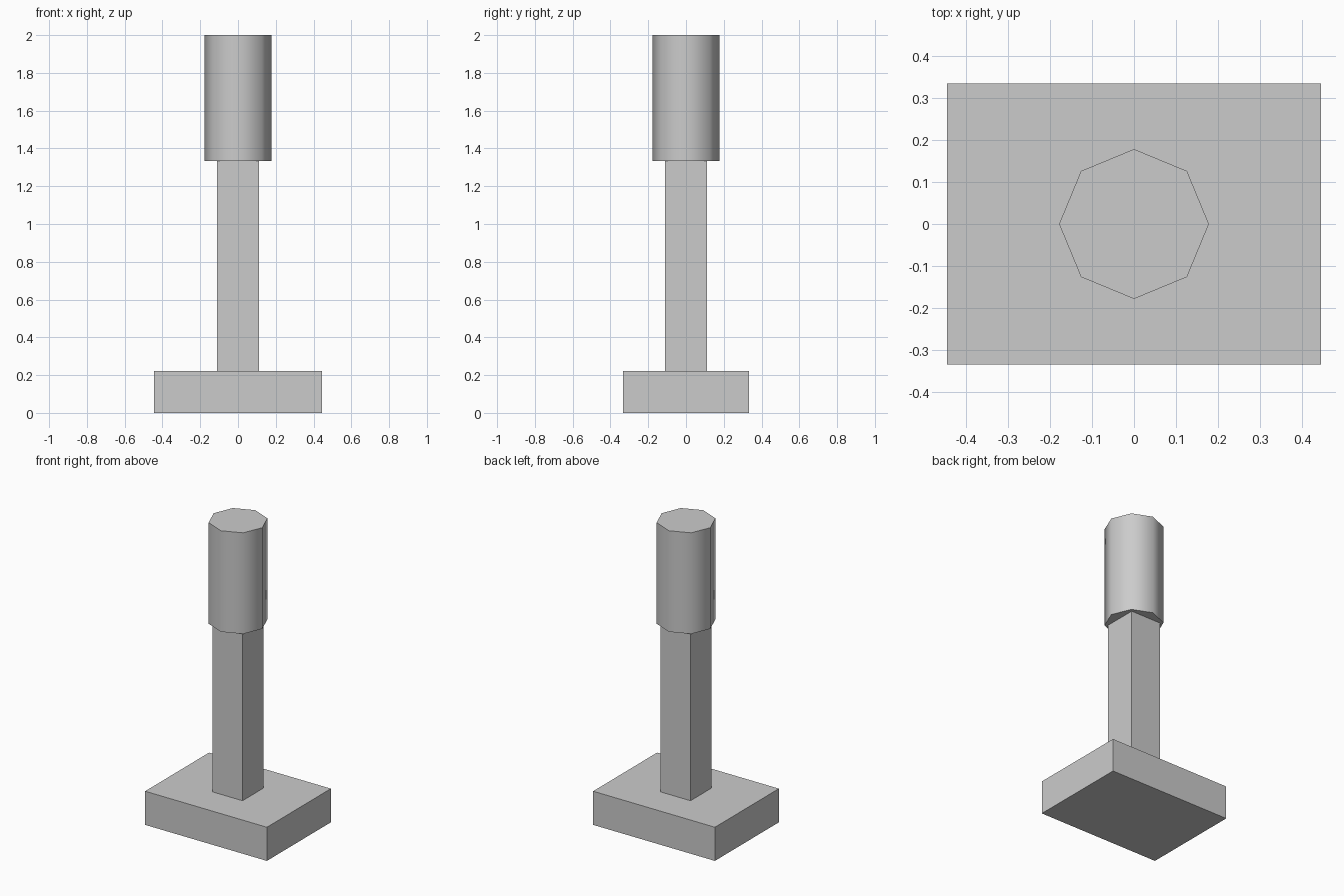
import bpy
import math

if "Cube" in bpy.data.objects:
    bpy.data.objects.remove(bpy.data.objects["Cube"])


def box(name, sx, sy, z0, z1):
    bpy.ops.mesh.primitive_cube_add(size=1, location=(0, 0, (z0 + z1) / 2))
    ob = bpy.context.object
    ob.name = name
    ob.scale = (sx, sy, z1 - z0)
    bpy.ops.object.transform_apply(location=False, rotation=False, scale=True)
    return ob


BASE_TOP, POST_TOP, TOP = 0.222, 1.333, 2.0

# Rectangular foot plate and square post
box("base", 0.889, 0.667, 0, BASE_TOP)
box("post", 0.22, 0.22, BASE_TOP, POST_TOP)

# Eight-sided head with corners on the axes, smooth sides and sharp caps
bpy.ops.mesh.primitive_cylinder_add(vertices=8, radius=0.178, depth=TOP - POST_TOP,
                                    location=(0, 0, (POST_TOP + TOP) / 2))
head = bpy.context.object
head.name = "head"
bpy.ops.object.shade_smooth_by_angle(angle=math.radians(50))
